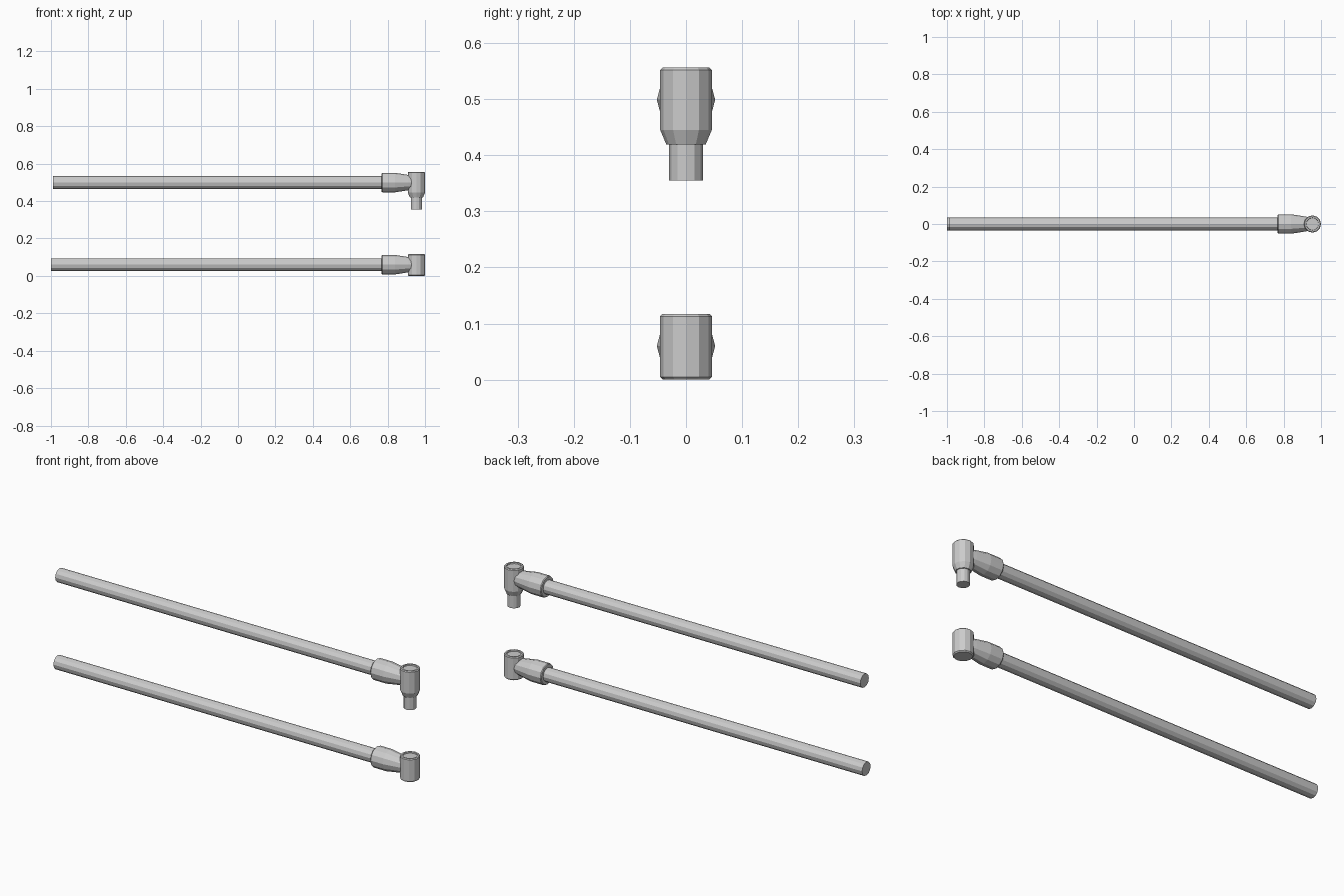
import bpy, bmesh, math
from mathutils import Matrix

if "Cube" in bpy.data.objects:
    bpy.data.objects.remove(bpy.data.objects["Cube"])

SIDES = 12
HEAD_X = 0.954


def lathe(name, profile, matrix):
    """Closed 12-sided solid of revolution from (radius, height) points."""
    bm = bmesh.new()
    rings = []
    for r, h in profile:
        rings.append([bm.verts.new((r * math.cos(2 * math.pi * i / SIDES),
                                    r * math.sin(2 * math.pi * i / SIDES), h))
                      for i in range(SIDES)])
    for a, b in zip(rings, rings[1:]):
        for i in range(SIDES):
            j = (i + 1) % SIDES
            bm.faces.new((a[i], a[j], b[j], b[i]))
    bm.faces.new(rings[0][::-1])
    bm.faces.new(rings[-1])
    bmesh.ops.transform(bm, matrix=matrix, verts=bm.verts)
    bmesh.ops.recalc_face_normals(bm, faces=bm.faces)
    mesh = bpy.data.meshes.new(name)
    bm.to_mesh(mesh)
    bm.free()
    obj = bpy.data.objects.new(name, mesh)
    bpy.context.collection.objects.link(obj)
    return obj


def rail(prefix, z, start, head_base):
    along_x = Matrix.Translation((0, 0, z)) @ Matrix.Rotation(math.pi / 2, 4, 'Y')
    # long tube
    lathe(prefix + "_tube", [(0.034, start), (0.034, 0.80)], along_x)
    # tapered collar that meets the upright head
    lathe(prefix + "_collar", [(0.049, 0.768), (0.052, 0.772), (0.052, 0.84),
                               (0.041, 0.91), (0.034, 0.945)], along_x)
    # upright head with chamfered rim and shallow recessed top
    rim = [(0.046, 0.053), (0.042, 0.057), (0.034, 0.057), (0.033, 0.051)]
    lathe(prefix + "_head", head_base + rim, Matrix.Translation((HEAD_X, 0, z)))


rail("lower", 0.06, -1.0, [(0.041, -0.06), (0.046, -0.055)])
rail("upper", 0.499, -0.99, [(0.035, -0.08), (0.046, -0.054)])

# plug pin under the upper head
lathe("upper_pin", [(0.03, 0.355), (0.03, 0.43)], Matrix.Translation((HEAD_X, 0, 0)))
